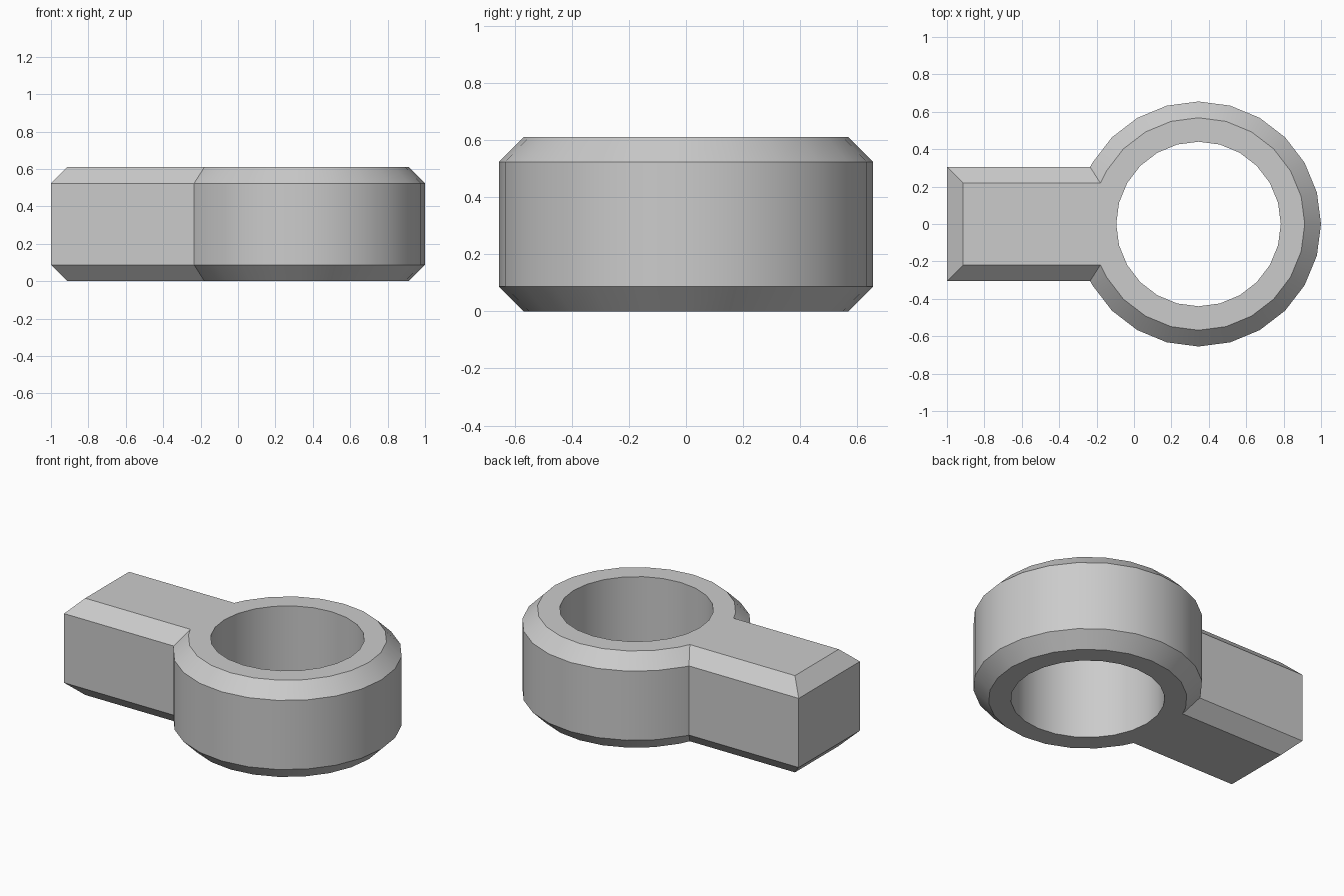
import bpy, bmesh
from math import cos, sin, sqrt, radians

if "Cube" in bpy.data.objects:
    bpy.data.objects.remove(bpy.data.objects["Cube"], do_unlink=True)

CENTRE_X, OUTER_R, HOLE_R = 0.345, 0.655, 0.44
ARM_END, ARM_HALF = -1.0, 0.305
HEIGHT, CHAMFER = 0.61, 0.087
STEP = 15

metal = bpy.data.materials.new("plain grey")
metal.use_nodes = True
grey = (0.6, 0.6, 0.6, 1)
metal.diffuse_color = grey
metal.node_tree.nodes["Principled BSDF"].inputs["Base Color"].default_value = grey


def arc(radius, start, end):
    return [(CENTRE_X + radius * cos(radians(a)), radius * sin(radians(a)))
            for a in range(start, end + 1, STEP)]


def outline(inset):
    """Ring arc, then upper neck corner, two arm end corners, lower neck corner."""
    r, y = OUTER_R - inset, ARM_HALF - inset
    neck = CENTRE_X - sqrt(r * r - y * y)
    end = ARM_END + inset
    return arc(r, -150, 150) + [(neck, y), (end, y), (end, -y), (neck, -y)]


bm = bmesh.new()


def loop(points, z):
    return [bm.verts.new((x, y, z)) for x, y in points]


def bridge(a, b, closed=True):
    n = len(a)
    for i in range(n if closed else n - 1):
        j = (i + 1) % n
        bm.faces.new((a[i], a[j], b[j], b[i]))


# Outer walls with chamfers at the bottom and top
levels = [(CHAMFER, 0), (0, CHAMFER), (0, HEIGHT - CHAMFER), (CHAMFER, HEIGHT)]
walls = [loop(outline(inset), z) for inset, z in levels]
for lower, upper in zip(walls, walls[1:]):
    bridge(lower, upper)

# Bore through the ring
hole = arc(HOLE_R, -150, 195)
hole_low, hole_high = loop(hole, 0), loop(hole, HEIGHT)
bridge(hole_high, hole_low)

# Flat caps: ring, neck and arm
for rim, bore in ((walls[0], hole_low), (walls[-1], hole_high)):
    ring, (neck_a, end_a, end_b, neck_b) = rim[:-4], rim[-4:]
    n = len(ring)
    bridge(ring, bore[:n], closed=False)
    bm.faces.new((neck_a, end_a, end_b, neck_b))
    bm.faces.new([ring[-1], neck_a, neck_b, ring[0], bore[0]] + bore[:n - 2:-1])

bmesh.ops.recalc_face_normals(bm, faces=bm.faces)
mesh = bpy.data.meshes.new("ring_with_arm")
bm.to_mesh(mesh)
bm.free()
mesh.materials.append(metal)
body = bpy.data.objects.new("ring_with_arm", mesh)
bpy.context.collection.objects.link(body)

bpy.ops.object.select_all(action="DESELECT")
body.select_set(True)
bpy.context.view_layer.objects.active = body
bpy.ops.object.shade_smooth_by_angle(angle=radians(30))
